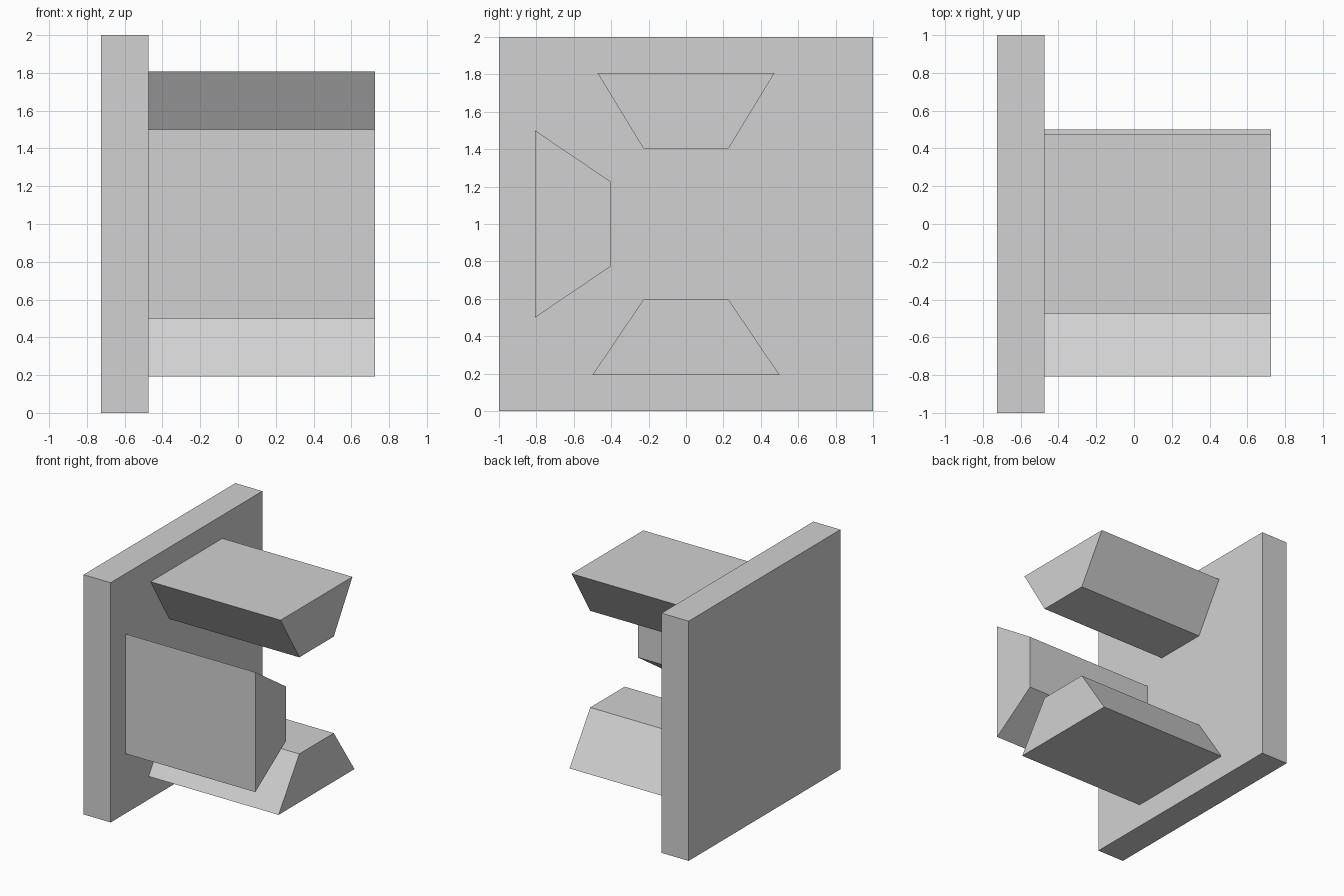
import bpy
import bmesh
from mathutils import Vector

cube = bpy.data.objects.get("Cube")
if cube:
    bpy.data.objects.remove(cube, do_unlink=True)

grey = bpy.data.materials.new("plain grey")
grey.use_nodes = True
grey.diffuse_color = (0.64, 0.64, 0.64, 1)
grey.node_tree.nodes["Principled BSDF"].inputs["Base Color"].default_value = grey.diffuse_color

PLATE_BACK, PLATE_FACE, JAW_END = -0.725, -0.475, 0.725


def prism(name, profile, x0, x1):
    """Extrude a (y, z) profile along x."""
    bm = bmesh.new()
    face = bm.faces.new([bm.verts.new((x0, y, z)) for y, z in profile])
    ext = bmesh.ops.extrude_face_region(bm, geom=[face])["geom"]
    verts = [g for g in ext if isinstance(g, bmesh.types.BMVert)]
    bmesh.ops.translate(bm, verts=verts, vec=(x1 - x0, 0, 0))
    bmesh.ops.recalc_face_normals(bm, faces=bm.faces)
    mesh = bpy.data.meshes.new(name)
    bm.to_mesh(mesh)
    bm.free()
    mesh.materials.append(grey)
    obj = bpy.data.objects.new(name, mesh)
    bpy.context.collection.objects.link(obj)


def jaw(name, outward, outer_half):
    """Wedge-shaped jaw tapering towards the centre of the plate."""
    out = Vector(outward)
    side = Vector((-out.y, out.x))
    centre = Vector((0, 1))
    outer, inner = centre + out * 0.807, centre + out * 0.403
    profile = [outer - side * outer_half, outer + side * outer_half,
               inner + side * 0.227, inner - side * 0.227]
    prism(name, profile, PLATE_FACE, JAW_END)


# Square back plate
prism("back_plate", [(-1, 0), (1, 0), (1, 2), (-1, 2)], PLATE_BACK, PLATE_FACE)

# Three jaws around the plate centre
jaw("upper_jaw", (0, 1), 0.473)
jaw("lower_jaw", (0, -1), 0.5)
jaw("front_jaw", (-1, 0), 0.5)
